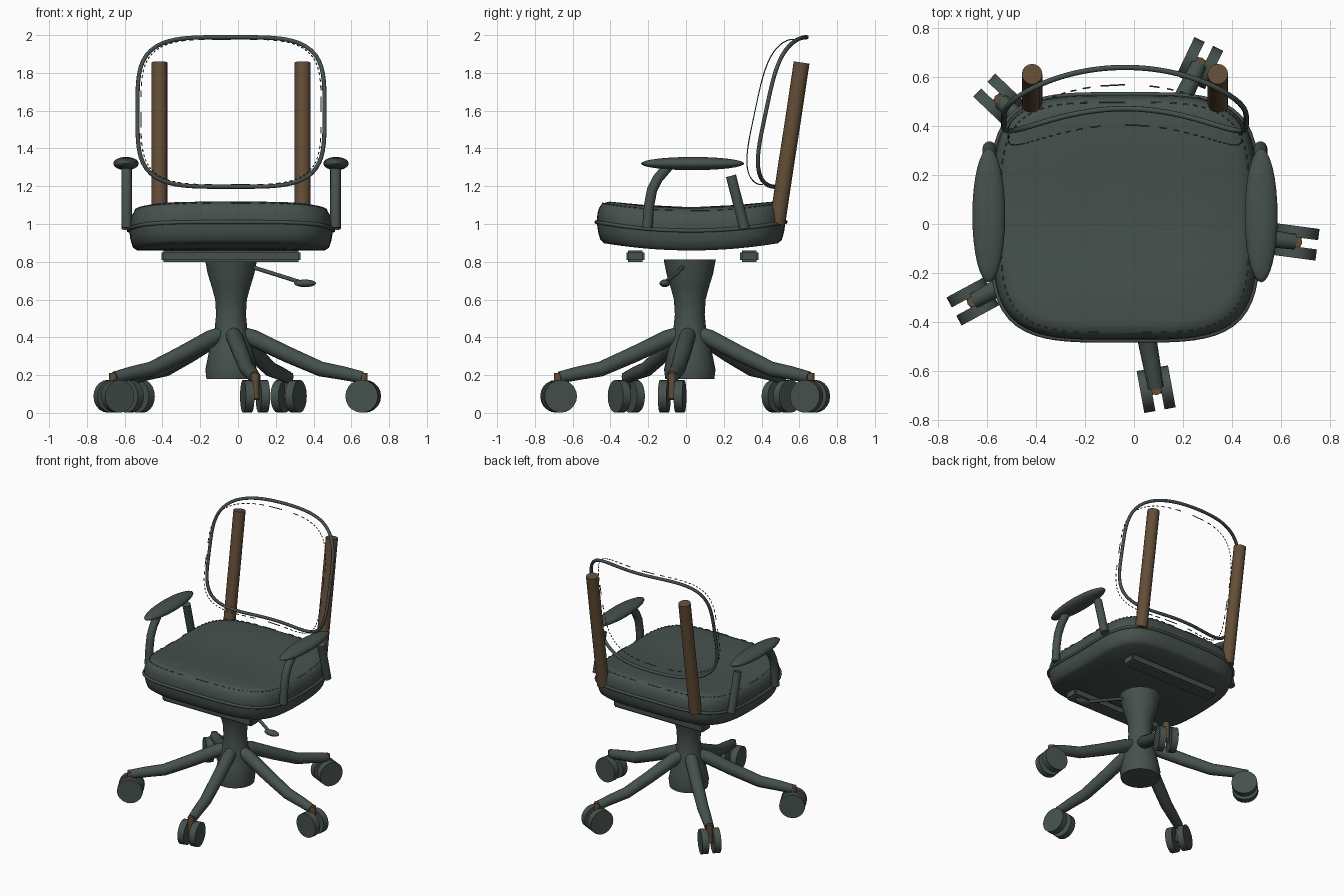
import bpy, bmesh
from math import sin, cos, pi, radians, copysign
from mathutils import Vector

if "Cube" in bpy.data.objects:
    bpy.data.objects.remove(bpy.data.objects["Cube"])

CX, CY = -0.037, 0.02          # chair axis


def material(name, rgb):
    m = bpy.data.materials.new(name)
    m.use_nodes = True
    m.diffuse_color = (*rgb, 1)
    m.node_tree.nodes["Principled BSDF"].inputs["Base Color"].default_value = (*rgb, 1)
    return m


GREEN = material("dark grey green", (0.06, 0.082, 0.073))
BROWN = material("brown", (0.125, 0.075, 0.038))


def finish(ob, mat, angle=40):
    ob.data.materials.clear()
    ob.data.materials.append(mat)
    bpy.ops.object.select_all(action='DESELECT')
    ob.select_set(True)
    bpy.context.view_layer.objects.active = ob
    bpy.ops.object.shade_smooth_by_angle(angle=radians(angle))
    return ob


def mesh_object(name, bm, mat, angle=40):
    bmesh.ops.recalc_face_normals(bm, faces=bm.faces)
    me = bpy.data.meshes.new(name)
    bm.to_mesh(me)
    bm.free()
    ob = bpy.data.objects.new(name, me)
    bpy.context.collection.objects.link(ob)
    return finish(ob, mat, angle)


def loft(name, rings, mat, angle=40):
    """Skin a stack of equal-length closed rings and cap both ends."""
    bm = bmesh.new()
    loops = [[bm.verts.new(p) for p in ring] for ring in rings]
    n = len(loops[0])
    for a, b in zip(loops, loops[1:]):
        for i in range(n):
            j = (i + 1) % n
            bm.faces.new((a[i], a[j], b[j], b[i]))
    for cap in (loops[0], loops[-1]):
        bm.faces.new(cap)
    return mesh_object(name, bm, mat, angle)


def tube(name, paths, radius, mat, cyclic=False, radii=None, sides=3):
    """Round tubes along one or more point paths."""
    cu = bpy.data.curves.new(name, 'CURVE')
    cu.dimensions = '3D'
    cu.bevel_depth = radius
    cu.bevel_resolution = sides
    cu.use_fill_caps = True
    for path in paths:
        sp = cu.splines.new('POLY')
        sp.points.add(len(path) - 1)
        sp.use_cyclic_u = cyclic
        for i, p in enumerate(path):
            sp.points[i].co = (*p, 1)
            sp.points[i].radius = radii[i] if radii else 1
    ob = bpy.data.objects.new(name, cu)
    bpy.context.collection.objects.link(ob)
    bpy.ops.object.select_all(action='DESELECT')
    ob.select_set(True)
    bpy.context.view_layer.objects.active = ob
    bpy.ops.object.convert(target='MESH')
    return finish(bpy.context.object, mat, 50)


def ellipsoid(name, centre, size, mat):
    bm = bmesh.new()
    bmesh.ops.create_uvsphere(bm, u_segments=32, v_segments=16, radius=1)
    bmesh.ops.scale(bm, vec=size, verts=bm.verts)
    bmesh.ops.translate(bm, vec=centre, verts=bm.verts)
    return mesh_object(name, bm, mat)


def squircle(a, b, n):
    """Rounded rectangle, evenly spaced by direction."""
    out = []
    for i in range(n):
        c, s = cos(2 * pi * i / n), sin(2 * pi * i / n)
        r = ((c / a) ** 4 + (s / b) ** 4) ** -0.25
        out.append((r * c, r * s))
    return out


def dashes(a, b, n=144):
    """Stitches round a rounded rectangle, short at corners and long on sides."""
    def at(i):
        c, s = cos(2 * pi * i / n), sin(2 * pi * i / n)
        return (a * copysign(abs(c) ** 0.5, c), b * copysign(abs(s) ** 0.5, s))
    return [(at(i), at(i + 1)) for i in range(0, n, 2)]


# Seat cushion with a saddle curve, its piping and stitching
SA, SB, SY = 0.54, 0.5, 0.027


def seat_point(x, y, z):
    return Vector((CX + x, SY + y, z + 0.045 * (y / SB) ** 2))


def seat_ring(scale, z):
    return [seat_point(x * scale, y * scale, z) for x, y in squircle(SA, SB, 96)]


profile = [(0.05, 0.86), (0.5, 0.86), (0.92, 0.86), (0.962, 0.875), (0.985, 0.915), (1, 0.965),
           (0.992, 1.01), (0.975, 1.042), (0.94, 1.07), (0.86, 1.085), (0.5, 1.09), (0.05, 1.09)]
loft("seat_cushion", [seat_ring(*p) for p in profile], GREEN, 60)
tube("seat_piping", [seat_ring(1.003, 0.965)], 0.01, GREEN, cyclic=True)
tube("seat_stitching", [[seat_point(*p, 1.071) for p in d]
                        for d in dashes(SA * 0.94, SB * 0.94)], 0.003, GREEN, sides=1)


# Back frame, leaning and wrapped forward at the sides, with stitching in front
def back_point(x, z, forward=0):
    return Vector((CX + x, 0.555 + 0.2125 * z - 0.54 * x * x - forward, 1.593 + z))


tube("back_frame", [[back_point(*p) for p in squircle(0.495, 0.396, 96)]],
     0.011, GREEN, cyclic=True)
tube("back_stitching", [[back_point(*p, 0.068) for p in d] for d in dashes(0.477, 0.385)],
     0.003, GREEN, sides=1)

# Mirrored parts: back posts, armrests
for side, sx in (("right", -1), ("left", 1)):
    px = CX + sx * 0.379
    tube(f"{side}_back_post", [[(px, 0.483, 1.0), (px, 0.53, 1.315), (px, 0.565, 1.54),
                                (px, 0.612, 1.855)]], 0.042, BROWN, sides=6)
    ax = CX + sx * 0.553
    ellipsoid(f"{side}_arm_pad", (CX + sx * 0.556, 0.035, 1.32), (0.067, 0.273, 0.035), GREEN)
    tube(f"{side}_arm_front_post", [[(ax, -0.205, 0.98), (ax, -0.195, 1.1), (ax, -0.18, 1.18),
                                     (ax, -0.15, 1.24), (ax, -0.09, 1.31)]], 0.028, GREEN, sides=5)
    tube(f"{side}_arm_rear_post", [[(ax, 0.31, 0.975), (ax, 0.238, 1.255)]],
         0.028, GREEN, sides=5)

# Cross bars under the seat
for name, y in (("front_cross_bar", -0.268), ("rear_cross_bar", 0.335)):
    bm = bmesh.new()
    bmesh.ops.create_cube(bm, size=1)
    bmesh.ops.scale(bm, vec=(0.735, 0.096, 0.06), verts=bm.verts)
    bmesh.ops.translate(bm, vec=(CX, y, 0.829), verts=bm.verts)
    bmesh.ops.bevel(bm, geom=bm.edges[:], offset=0.01, segments=2, affect='EDGES')
    mesh_object(name, bm, GREEN)

# Turned centre column
column = [(0.13, 0.18), (0.136, 0.23), (0.115, 0.335), (0.087, 0.44), (0.079, 0.52),
          (0.084, 0.6), (0.1, 0.66), (0.123, 0.735), (0.138, 0.812)]
loft("column", [[(CX + r * cos(i * pi / 20), CY + r * sin(i * pi / 20), z) for i in range(40)]
                for r, z in column], GREEN, 50)

# Height lever
tube("lever", [[(0.05, -0.01, 0.78), (0.2, -0.055, 0.733), (0.33, -0.11, 0.692)]], 0.011, GREEN)
ellipsoid("lever_knob", (0.355, -0.112, 0.686), (0.058, 0.028, 0.02), GREEN)

# Five legs with twin-wheel casters
for k in range(5):
    ang = radians(64.4 + 72 * k)
    out = Vector((cos(ang), sin(ang), 0))
    across = Vector((-sin(ang), cos(ang), 0))
    hub = Vector((CX, CY, 0))

    def at(r, z, t=0):
        return hub + out * r + across * t + Vector((0, 0, z))

    leg = [(0.06, 0.415), (0.12, 0.395), (0.3, 0.31), (0.48, 0.232), (0.6, 0.21), (0.7, 0.188)]
    tube(f"leg_{k + 1}", [[at(*p) for p in leg]], 0.045, GREEN,
         radii=[0.9, 1, 0.95, 0.88, 0.8, 0.7], sides=6)
    tube(f"caster_stem_{k + 1}", [[at(0.708, 0.08), at(0.708, 0.212)]], 0.022, BROWN, sides=4)
    tube(f"caster_axle_{k + 1}", [[at(0.706, 0.088, -0.05), at(0.706, 0.088, 0.05)]],
         0.02, GREEN)
    for side, s in (("a", -1), ("b", 1)):
        tube(f"caster_wheel_{k + 1}{side}",
             [[at(0.706, 0.088, s * 0.019), at(0.706, 0.088, s * 0.065)]], 0.087, GREEN, sides=8)
